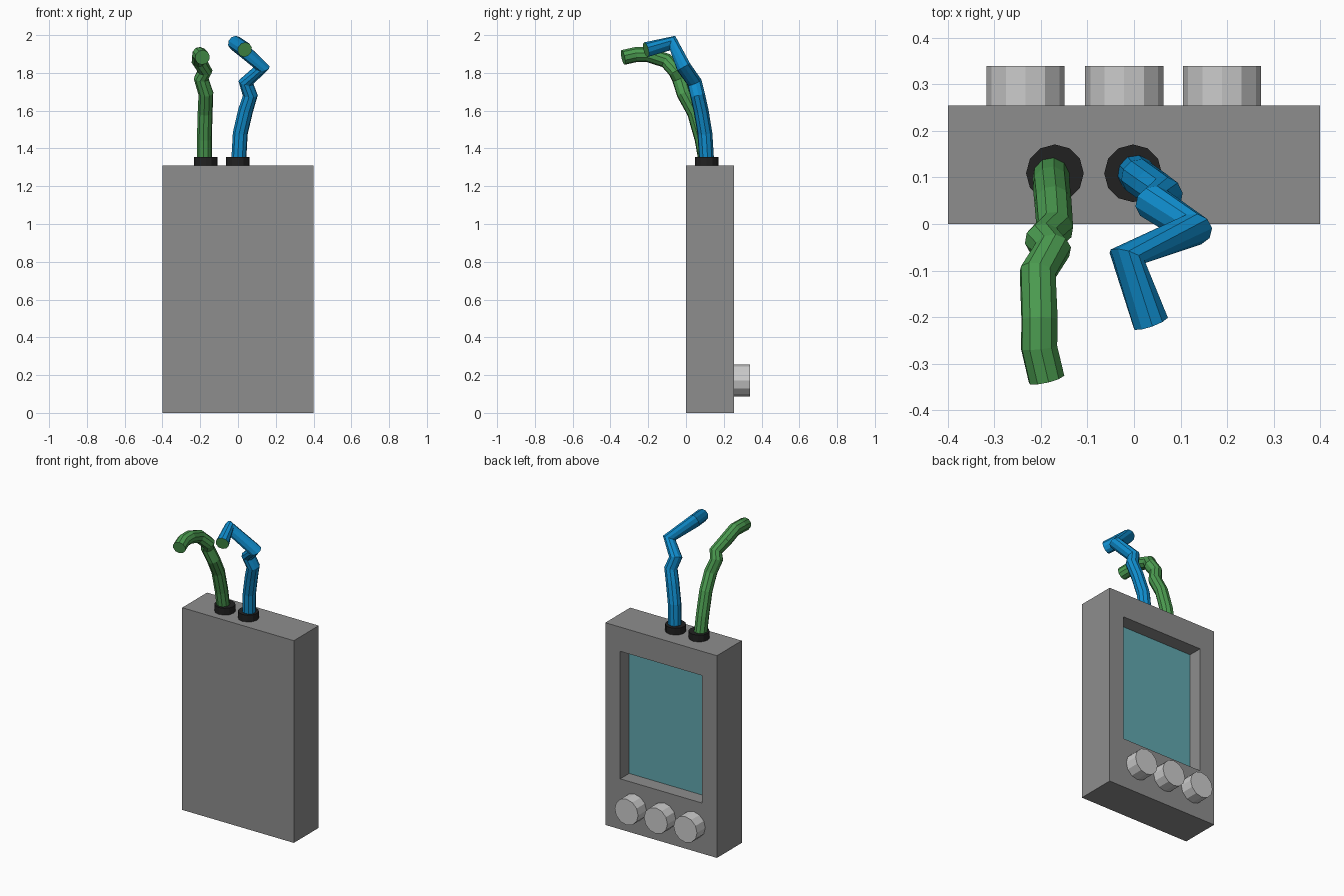
import bpy, bmesh, math
from mathutils import Vector, Matrix

if "Cube" in bpy.data.objects:
    bpy.data.objects.remove(bpy.data.objects["Cube"])


def material(name, rgb):
    m = bpy.data.materials.new(name)
    m.diffuse_color = (*rgb, 1)
    m.use_nodes = True
    m.node_tree.nodes["Principled BSDF"].inputs["Base Color"].default_value = m.diffuse_color
    return m


GREY = material("body_grey", (0.27, 0.27, 0.27))
LIGHT = material("knob_grey", (0.62, 0.65, 0.64))
BLACK = material("collar_black", (0.015, 0.015, 0.015))
TEAL = material("screen_teal", (0.12, 0.39, 0.43))
GREEN = material("wire_green", (0.07, 0.33, 0.08))
BLUE = material("wire_blue", (0.005, 0.27, 0.62))


def finish(name, bm, *mats):
    bmesh.ops.recalc_face_normals(bm, faces=bm.faces)
    me = bpy.data.meshes.new(name)
    bm.to_mesh(me)
    bm.free()
    for m in mats:
        me.materials.append(m)
    ob = bpy.data.objects.new(name, me)
    bpy.context.collection.objects.link(ob)
    return ob


def cylinder(name, centre, radius, depth, mat, rot=Matrix(), sides=12):
    bm = bmesh.new()
    bmesh.ops.create_cone(bm, cap_ends=True, segments=sides, radius1=radius,
                          radius2=radius, depth=depth,
                          matrix=Matrix.Translation(centre) @ rot)
    return finish(name, bm, mat)


def tube(name, path, radius, mat, cap_mat, sides=10):
    """Sweep a round section along a bent path without mitring the bends."""
    pts = [Vector(p) for p in path]
    dirs = [(b - a).normalized() for a, b in zip(pts, pts[1:])]
    tangents = [dirs[0]] + [(a + b).normalized() for a, b in zip(dirs, dirs[1:])] + [dirs[-1]]
    bm = bmesh.new()
    rings, previous, side = [], tangents[0], tangents[0].orthogonal().normalized()
    for p, t in zip(pts, tangents):
        side = previous.rotation_difference(t) @ side
        previous = t
        other = t.cross(side)
        rings.append([bm.verts.new(p + radius * (side * math.cos(a) + other * math.sin(a)))
                      for a in (2 * math.pi * i / sides for i in range(sides))])
    for r, s in zip(rings, rings[1:]):
        for i in range(sides):
            j = (i + 1) % sides
            bm.faces.new((r[i], r[j], s[j], s[i]))
    for ring in (rings[0], rings[-1]):
        bm.faces.new(ring).material_index = 1
    return finish(name, bm, mat, cap_mat)


# Casing with a recessed screen in its back face
W, D, H = 0.8, 0.255, 1.31
bm = bmesh.new()
bmesh.ops.create_cube(bm, size=1, matrix=Matrix.Translation((0, D / 2, H / 2))
                      @ Matrix.Diagonal((W, D, H, 1)))
bm.normal_update()
back = next(f for f in bm.faces if f.normal.y > 0.9)
bmesh.ops.inset_individual(bm, faces=[back], thickness=0.1)
for v in back.verts:
    v.co.x = math.copysign(0.293, v.co.x)
    v.co.z = 1.153 if v.co.z > H / 2 else 0.327
screen = bmesh.ops.extrude_discrete_faces(bm, faces=[back])["faces"][0]
screen.material_index = 1
bmesh.ops.translate(bm, verts=screen.verts, vec=(0, -0.092, 0))
finish("casing", bm, GREY, TEAL)

# Knobs below the screen
for i, x in enumerate((-0.233, -0.021, 0.189)):
    cylinder(f"knob_{i + 1}", (x, D + 0.0425, 0.172), 0.084, 0.085, LIGHT,
             Matrix.Rotation(math.pi / 2, 4, 'X'))

# Collars where the wires leave the casing
for name, x in (("green_collar", -0.17), ("blue_collar", -0.002)):
    cylinder(name, (x, 0.109, H + 0.022), 0.062, 0.044, BLACK)

# Bent wires
tube("green_wire", [(-0.178, 0.108, 1.32), (-0.178, 0.085, 1.45), (-0.174, 0.045, 1.59),
                    (-0.170, -0.01, 1.69), (-0.195, -0.035, 1.77), (-0.175, -0.055, 1.81),
                    (-0.207, -0.105, 1.865), (-0.203, -0.206, 1.898),
                    (-0.204, -0.265, 1.897), (-0.188, -0.333, 1.882)],
     0.04, GREEN, GREEN)
tube("blue_wire", [(0.003, 0.11, 1.32), (0.012, 0.10, 1.48), (0.040, 0.08, 1.60),
                   (0.065, 0.062, 1.68), (0.042, 0.045, 1.75), (0.128, -0.012, 1.83),
                   (-0.015, -0.07, 1.958), (0.036, -0.212, 1.923)],
     0.04, BLUE, GREEN)
